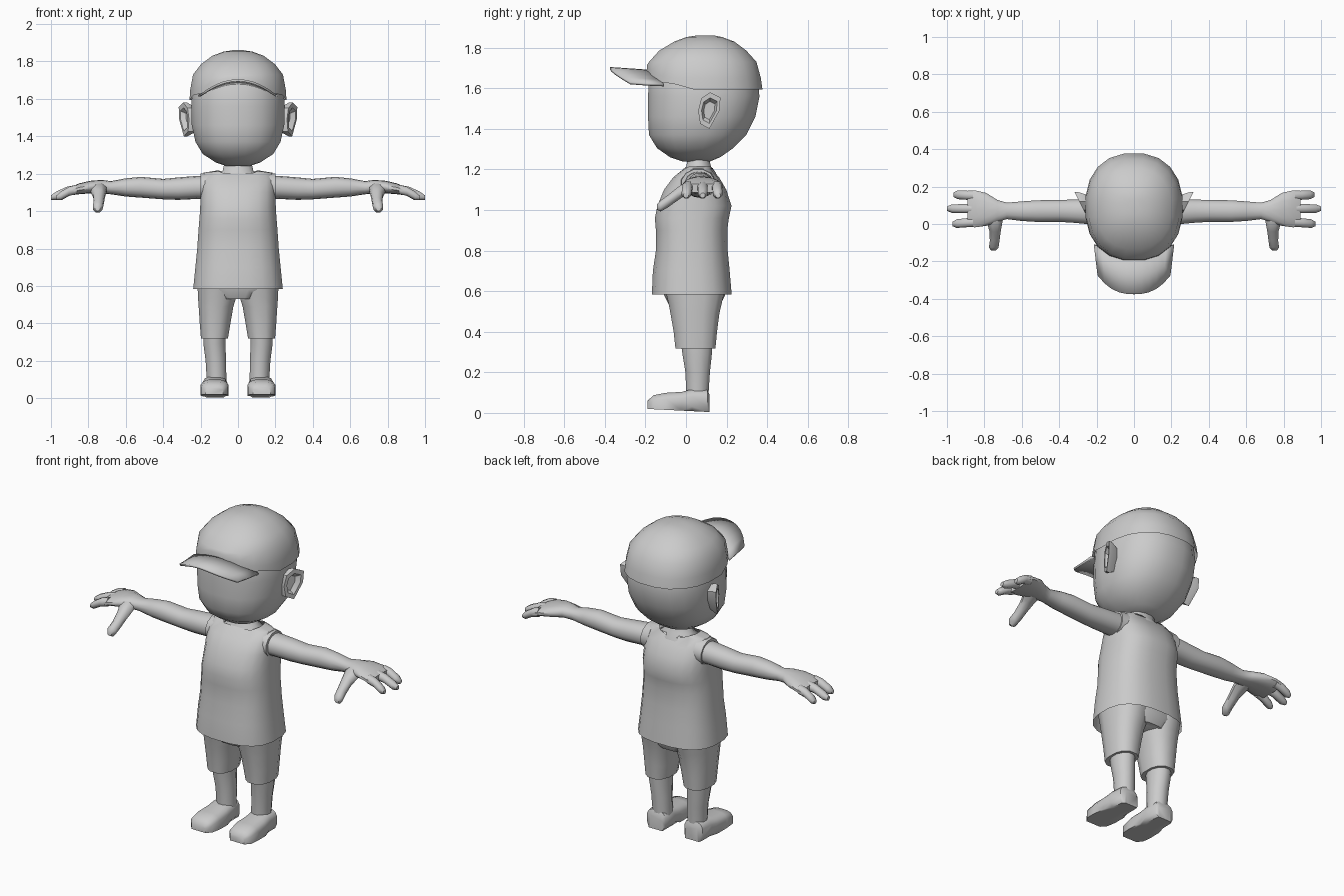
import bpy, bmesh, math
from mathutils import Vector

cube = bpy.data.objects.get("Cube")
if cube:
    bpy.data.objects.remove(cube)

grey = bpy.data.materials.new("plain grey")
grey.use_nodes = True
shade = (0.6, 0.6, 0.6, 1)
grey.diffuse_color = shade
grey.node_tree.nodes["Principled BSDF"].inputs["Base Color"].default_value = shade

# Order of (along, across, up) coordinates for each loft direction
AXES = {"x": lambda t, u, v: (t, u, v),
        "y": lambda t, u, v: (u, t, v),
        "z": lambda t, u, v: (u, v, t)}


def finish(name, bm, mirror=False, angle=50):
    bmesh.ops.recalc_face_normals(bm, faces=bm.faces)
    mesh = bpy.data.meshes.new(name)
    bm.to_mesh(mesh)
    bm.free()
    mesh.materials.append(grey)
    obj = bpy.data.objects.new(name, mesh)
    bpy.context.collection.objects.link(obj)
    bpy.ops.object.select_all(action="DESELECT")
    obj.select_set(True)
    bpy.context.view_layer.objects.active = obj
    bpy.ops.object.shade_smooth_by_angle(angle=math.radians(angle))
    if mirror:
        obj.modifiers.new("Mirror", "MIRROR").use_mirror_merge = False
    return obj


def loft(name, axis, rings, sides=12, power=2.0, start=True, end=True,
         mirror=False, adjust=None, angle=50):
    """Skin rings given as (position, low across, high across, low up, high up)."""
    bm = bmesh.new()
    loops = []
    for i, (t, u0, u1, v0, v1) in enumerate(rings):
        loop = []
        for k in range(sides):
            a = math.tau * (k + 0.5) / sides
            c, s = math.cos(a), math.sin(a)
            c = math.copysign(abs(c) ** (2 / power), c)
            s = math.copysign(abs(s) ** (2 / power), s)
            co = Vector(AXES[axis](t, (u0 + u1 + c * (u1 - u0)) / 2,
                                   (v0 + v1 + s * (v1 - v0)) / 2))
            if adjust:
                adjust(i, co)
            loop.append(bm.verts.new(co))
        loops.append(loop)
    for a, b in zip(loops, loops[1:]):
        for k in range(sides):
            j = (k + 1) % sides
            bm.faces.new((a[k], a[j], b[j], b[k]))
    if start:
        bm.faces.new(loops[0])
    if end:
        bm.faces.new(loops[-1])
    return finish(name, bm, mirror, angle)


# Head
loft("head", "z", [
    (1.24, -.06, .06, -.02, .12), (1.26, -.12, .12, -.08, .17),
    (1.305, -.19, .19, -.145, .235), (1.37, -.23, .23, -.185, .3),
    (1.46, -.25, .25, -.19, .345), (1.56, -.253, .253, -.19, .365),
    (1.66, -.245, .245, -.185, .355), (1.75, -.2, .2, -.14, .3)],
    sides=20, power=2.3)


def arch(x):
    """Height of the raised curve over the forehead."""
    return 1.62 + 0.07 * max(0, 1 - (abs(x) / 0.21) ** 2)


def lift_front(i, co):
    if i == 0 and co.y < -0.05:
        co.z = arch(co.x)
    elif i == 1 and co.y < -0.05:
        co.z = arch(co.x) + 0.03


# Cap crown, raised above the face
loft("cap_crown", "z", [
    (1.595, -.262, .262, -.197, .38), (1.65, -.258, .258, -.195, .372),
    (1.73, -.243, .243, -.185, .35), (1.785, -.2, .2, -.135, .3),
    (1.83, -.14, .14, -.06, .24), (1.852, -.08, .08, .0, .18),
    (1.86, -.03, .03, .05, .14)],
    sides=20, power=2.3, start=False, adjust=lift_front)

# Cap brim: rows run from the crown out to the rounded tip
bm = bmesh.new()
columns = []
steps = 10
for i in range(steps + 1):
    s = 2 * i / steps - 1
    column = []
    for f in (0, 0.5, 1):
        tip = -0.375 + 0.1 * abs(s) ** 2.6
        root = -0.16 + 0.05 * s * s
        x = s * (0.215 - 0.02 * f)
        z = arch(x) + 0.015 * f * (1 - s * s)
        column.append(bm.verts.new((x, root + (tip - root) * f, z)))
    columns.append(column)
for a, b in zip(columns, columns[1:]):
    for k in range(2):
        bm.faces.new((a[k], a[k + 1], b[k + 1], b[k]))
brim = finish("cap_brim", bm)
brim.modifiers.new("Thickness", "SOLIDIFY").thickness = 0.012

# Ears: outline flaring out toward the back, with a sunken bowl
outline = [(.075, 1.55), (.12, 1.58), (.17, 1.555), (.165, 1.49),
           (.115, 1.4), (.07, 1.425), (.06, 1.49)]
bm = bmesh.new()


def ear_loop(scale, push):
    loop = []
    for y, z in outline:
        y = .115 + (y - .115) * scale
        z = 1.49 + (z - 1.49) * scale
        loop.append(bm.verts.new((.262 + .5 * (y - .06) + push, y, z)))
    return loop


loops = [ear_loop(.75, -.06), ear_loop(1, -.02), ear_loop(1, 0),
         ear_loop(.7, 0), ear_loop(.5, -.025)]
for a, b in zip(loops, loops[1:]):
    for k in range(len(a)):
        j = (k + 1) % len(a)
        bm.faces.new((a[k], a[j], b[j], b[k]))
bm.faces.new(loops[0])
bm.faces.new(loops[-1])
finish("ear", bm, mirror=True, angle=35)

# Neck
loft("neck", "z", [(1.12, -.15, .15, -.05, .16), (1.185, -.12, .12, -.03, .15),
                   (1.215, -.085, .085, 0, .125), (1.28, -.07, .07, .01, .11)])


def shirt_neckline(i, co):
    if i == 9:
        co.z += 0.04 * min(1, abs(co.x) / 0.11) + 0.1 * max(0, co.y - .06)


# Shirt, open at the hem and the neck
loft("shirt", "z", [
    (.583, -.242, .242, -.17, .227), (.7, -.23, .23, -.165, .217),
    (.8, -.22, .22, -.15, .207), (.9, -.213, .213, -.15, .205),
    (.96, -.208, .208, -.155, .213), (1.02, -.204, .204, -.143, .226),
    (1.1, -.202, .202, -.11, .2), (1.16, -.2, .2, -.065, .165),
    (1.205, -.185, .185, -.01, .125), (1.175, -.115, .115, -.025, .14)],
    sides=20, power=2.6, start=False, end=False, adjust=shirt_neckline)

# Sleeve openings, arms and hands
loft("sleeve_edge", "x", [(.15, -.03, .15, 1.05, 1.21), (.2, -.025, .145, 1.055, 1.203)],
     mirror=True)
loft("arm", "x", [
    (.12, -.01, .135, 1.06, 1.19), (.22, -.005, .135, 1.065, 1.188),
    (.32, .005, .132, 1.06, 1.18), (.4, .01, .13, 1.063, 1.172),
    (.52, .01, .128, 1.072, 1.183), (.6, .015, .122, 1.078, 1.175),
    (.68, .025, .115, 1.09, 1.16), (.73, .01, .13, 1.095, 1.167),
    (.79, -.012, .168, 1.095, 1.162), (.85, -.02, .182, 1.09, 1.148),
    (.89, -.018, .18, 1.085, 1.13)], sides=14, power=2.2, mirror=True)
for label, y, lean, length in (("front", .01, -.01, .97), ("middle", .082, 0, 1),
                               ("back", .152, .005, .965)):
    finger = []
    for f, r, drop in ((0, .027, 0), (.4, .026, .01), (.8, .025, .035), (1, .013, .044)):
        mid, z = y + lean * f, 1.116 - drop
        finger.append((.86 + (length - .86) * f, mid - r, mid + r, z - r, z + r))
    loft(label + "_finger", "x", finger, sides=8, mirror=True)
loft("thumb", "y", [
    (.06, .7, .8, 1.1, 1.15), (.01, .7, .79, 1.08, 1.15),
    (-.04, .71, .775, 1.045, 1.115), (-.09, .717, .773, 1.01, 1.075),
    (-.125, .722, .778, .99, 1.05), (-.142, .737, .765, 1.0, 1.03)],
    sides=8, mirror=True)

# Shorts: hips and two legs
loft("hips", "z", [(.66, -.21, .21, -.12, .2), (.58, -.215, .215, -.11, .195),
                   (.53, -.13, .13, -.085, .17)], sides=16, power=2.4)
loft("shorts_leg", "z", [
    (.62, .0, .22, -.11, .2), (.54, .006, .217, -.09, .18),
    (.49, .022, .213, -.08, .168), (.4, .038, .207, -.064, .156),
    (.318, .052, .2, -.055, .148)], power=2.4, mirror=True)

# Lower legs and shoes
loft("lower_leg", "z", [(.36, .065, .188, -.03, .135), (.29, .065, .187, -.02, .13),
                        (.2, .062, .175, -.005, .12), (.08, .06, .168, 0, .112)],
     mirror=True)


def tilt_sole(i, co):
    if co.z < .03:
        co.z = max(0, .01 - .05 * co.y)


loft("shoe", "y", [
    (.117, .075, .165, .0, .09), (.105, .062, .185, -.005, .115),
    (.03, .055, .192, -.005, .118), (-.02, .052, .198, -.005, .105),
    (-.1, .048, .203, -.005, .1), (-.16, .055, .2, -.005, .088),
    (-.19, .08, .175, .01, .06)],
    power=3, mirror=True, adjust=tilt_sole)
